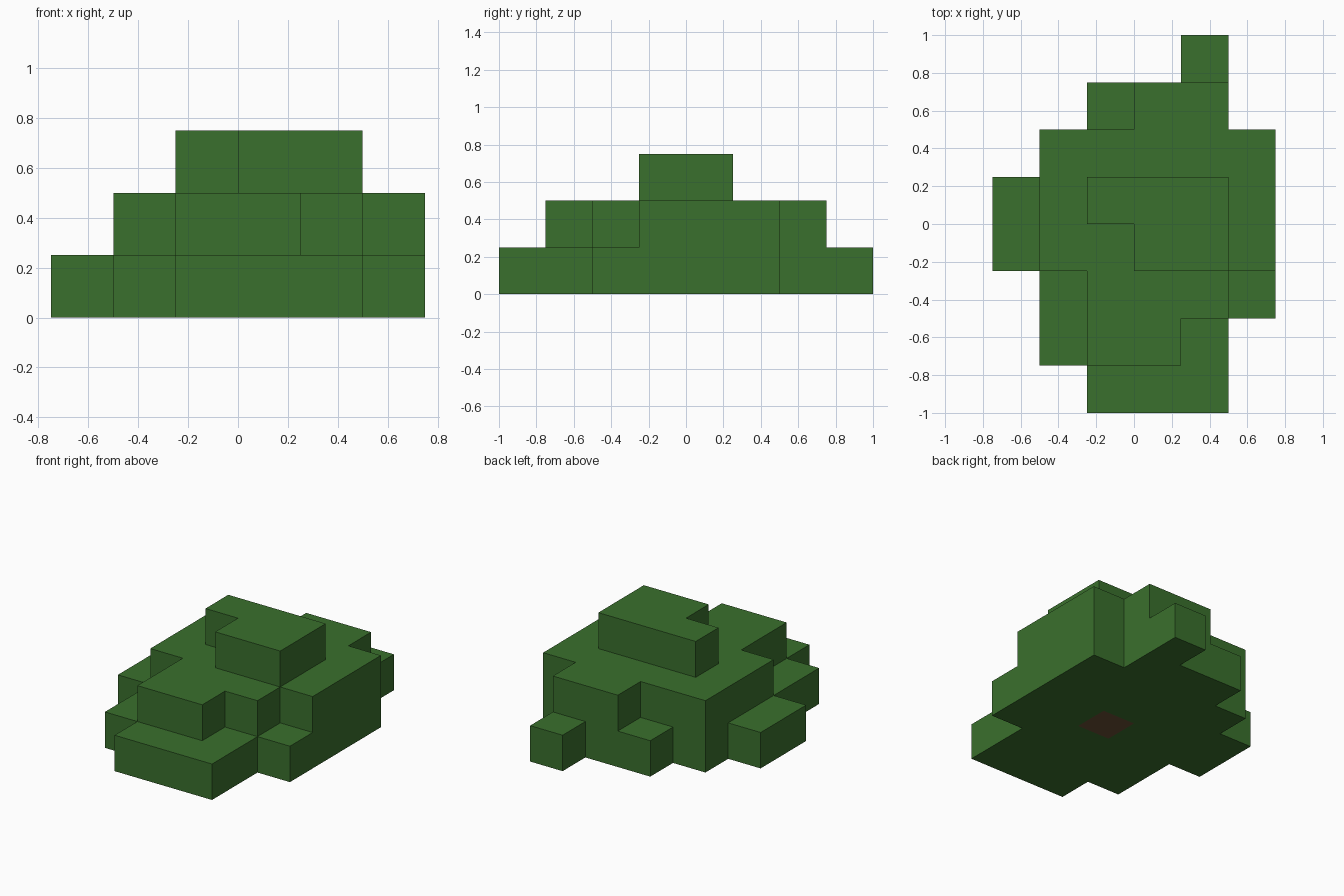
import bpy
import bmesh
from mathutils import Vector

SIZE = 0.25

cube = bpy.data.objects.get("Cube")
if cube:
    bpy.data.objects.remove(cube, do_unlink=True)


def make_material(name, colour):
    mat = bpy.data.materials.new(name)
    mat.use_nodes = True
    mat.diffuse_color = colour
    for node in mat.node_tree.nodes:
        if node.type == 'BSDF_PRINCIPLED':
            node.inputs["Base Color"].default_value = colour
    return mat


# Stack height of each column of blocks, first row at the front, -x to +x
HEIGHTS = [
    "..111.",
    ".1221.",
    ".12221",
    "122332",
    "123332",
    ".22222",
    "..122.",
    "....1.",
]
filled = {(x, y, z)
          for y, row in enumerate(HEIGHTS)
          for x, h in enumerate(row) if h != "."
          for z in range(int(h))}
trunk_cells = {(3, 3, 0)}

AXES = [Vector(v) for v in ((1, 0, 0), (0, 1, 0), (0, 0, 1))]
ORIGIN = Vector((len(HEIGHTS[0]) / 2, len(HEIGHTS) / 2, 0))


def build_blocks(name, cells, mat):
    """Join unit blocks into one shell, keeping only the exposed sides."""
    bm = bmesh.new()
    for cell in sorted(cells):
        centre = Vector(cell) + Vector((0.5, 0.5, 0.5)) - ORIGIN
        for i in range(3):
            for sign in (1, -1):
                normal = AXES[i] * sign
                if tuple(int(c) for c in Vector(cell) + normal) in filled:
                    continue
                u, v = AXES[(i + 1) % 3], AXES[(i + 2) % 3] * sign
                corners = [-u - v, u - v, u + v, -u + v]
                bm.faces.new([bm.verts.new((centre + (normal + c) / 2) * SIZE)
                              for c in corners])
    bmesh.ops.remove_doubles(bm, verts=bm.verts, dist=0.001)
    mesh = bpy.data.meshes.new(name)
    bm.to_mesh(mesh)
    bm.free()
    mesh.materials.append(mat)
    obj = bpy.data.objects.new(name, mesh)
    bpy.context.collection.objects.link(obj)
    return obj


# Stepped foliage, and the trunk block set into its underside
build_blocks("foliage", filled - trunk_cells,
             make_material("leaf green", (0.042, 0.162, 0.026, 1)))
build_blocks("trunk", trunk_cells,
             make_material("bark brown", (0.15, 0.078, 0.037, 1)))
